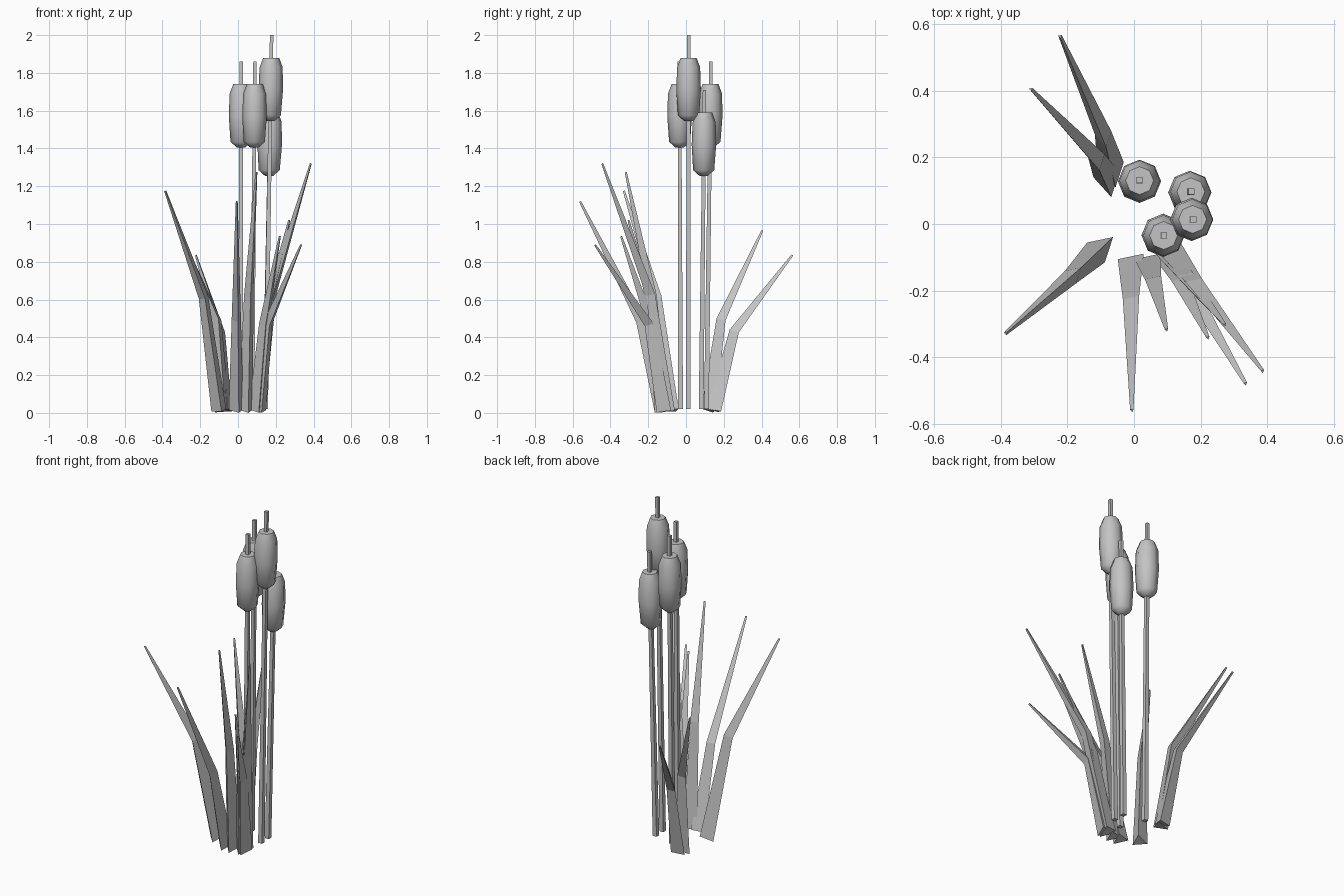
import bpy, bmesh, math
from mathutils import Vector

cube = bpy.data.objects.get("Cube")
if cube:
    bpy.data.objects.remove(cube, do_unlink=True)

# One plain grey for the whole plant
grey = bpy.data.materials.new("plain_grey")
grey.use_nodes = True
colour = (0.55, 0.55, 0.55, 1)
grey.diffuse_color = colour
grey.node_tree.nodes["Principled BSDF"].inputs["Base Color"].default_value = colour


def loft(name, rings, smooth=False):
    """Join rings of points into a closed, capped tube."""
    bm = bmesh.new()
    loops = [[bm.verts.new(p) for p in ring] for ring in rings]
    n = len(loops[0])
    for low, high in zip(loops, loops[1:]):
        for i in range(n):
            j = (i + 1) % n
            bm.faces.new((low[i], low[j], high[j], high[i]))
    bm.faces.new(loops[0][::-1])
    bm.faces.new(loops[-1])
    bmesh.ops.recalc_face_normals(bm, faces=bm.faces)
    mesh = bpy.data.meshes.new(name)
    bm.to_mesh(mesh)
    bm.free()
    mesh.materials.append(grey)
    obj = bpy.data.objects.new(name, mesh)
    bpy.context.collection.objects.link(obj)
    if smooth:
        bpy.ops.object.select_all(action="DESELECT")
        obj.select_set(True)
        bpy.context.view_layer.objects.active = obj
        bpy.ops.object.shade_smooth_by_angle(angle=math.radians(48))
    return obj


def ring(centre, radius, sides, turn, lean=Vector((0, 0, 0))):
    """Polygon around a point, tipped down towards the lean direction."""
    points = []
    for i in range(sides):
        a = math.radians(turn) + math.tau * i / sides
        off = Vector((math.cos(a), math.sin(a), 0)) * radius
        off.z = -off.dot(lean)
        points.append(Vector(centre) + off)
    return points


# Reed stems with seed heads: x, y and height of the stem top
HEAD = [(-0.455, 0.022), (-0.425, 0.056), (-0.29, 0.065),
        (-0.17, 0.061), (-0.12, 0.042)]
reeds = [(0.017, 0.132, 1.86), (0.173, 0.098, 1.71),
         (0.178, 0.014, 2.0), (0.09, -0.035, 1.86)]
for number, (x, y, top) in enumerate(reeds, 1):
    tip = Vector((x, y, top))
    foot = Vector((x * 0.82, y * 0.82, 0.02))
    loft(f"stem_{number}", [ring(foot, 0.018, 4, 45), ring(tip, 0.013, 4, 45)])
    axis = (tip - foot) / (top - foot.z)
    loft(f"seed_head_{number}",
         [ring(tip + axis * dz, r, 8, 0) for dz, r in HEAD], smooth=True)

# Three-sided leaves: foot, bend and tip of each
leaves = [
    ((-0.065, 0.155), (-0.09, 0.26, 0.43), (-0.222, 0.564, 0.835)),
    ((-0.078, 0.126), (-0.11, 0.19, 0.49), (-0.31, 0.405, 0.965)),
    ((-0.097, -0.07), (-0.18, -0.15, 0.61), (-0.385, -0.328, 1.175)),
    ((-0.005, -0.12), (-0.006, -0.235, 0.49), (-0.006, -0.56, 1.12)),
    ((0.045, -0.12), (0.06, -0.175, 0.62), (0.098, -0.318, 1.275)),
    ((0.1, -0.11), (0.14, -0.18, 0.47), (0.222, -0.342, 0.935)),
    ((0.105, -0.1), (0.155, -0.165, 0.52), (0.272, -0.303, 1.02)),
    ((0.115, -0.11), (0.16, -0.19, 0.47), (0.335, -0.48, 0.89)),
    ((0.108, -0.09), (0.182, -0.183, 0.63), (0.386, -0.442, 1.32)),
]
for number, (foot, bend, tip) in enumerate(leaves, 1):
    out = Vector((tip[0] - foot[0], tip[1] - foot[1], 0)).normalized()
    loft(f"leaf_{number}", [
        ring((*foot, 0.012), 0.046, 3, 42, out * 0.25),
        ring(bend, 0.029, 3, 42, out * 0.4),
        ring(tip, 0.006, 3, 42, out * 0.5),
    ])
